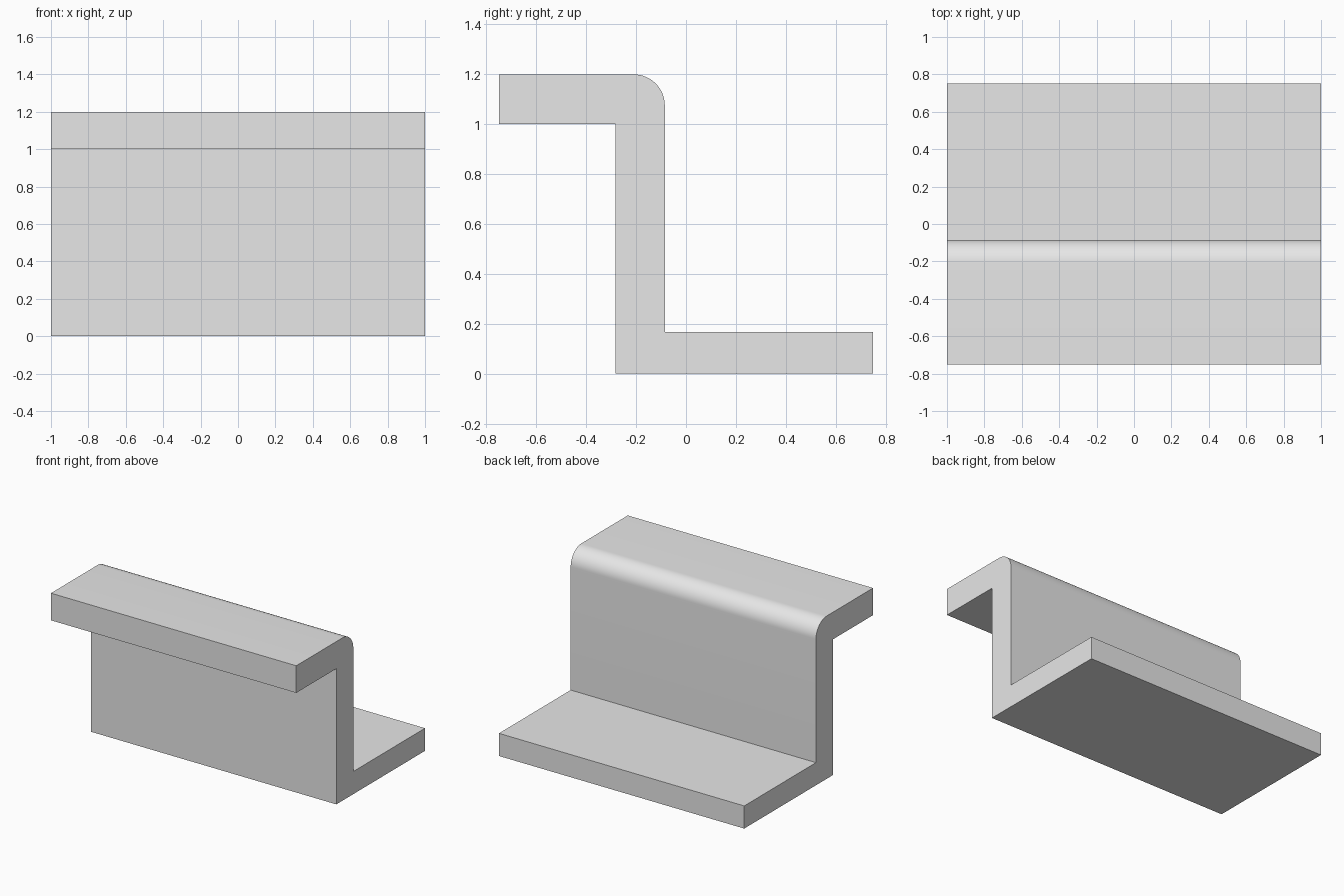
import bpy
import bmesh
from math import sin, cos, pi, radians

cube = bpy.data.objects.get("Cube")
if cube:
    bpy.data.objects.remove(cube, do_unlink=True)

# Plain grey material
grey = bpy.data.materials.new("light_grey")
grey.use_nodes = True
colour = (0.8, 0.8, 0.8, 1)
grey.diffuse_color = colour
grey.node_tree.nodes["Principled BSDF"].inputs["Base Color"].default_value = colour

# Section sizes
half_width, half_depth, height = 1.0, 0.75, 1.2
web_front, web_back = -0.283, -0.085
shelf_under, foot_top = 1.0, 0.167
radius, steps = 0.125, 16

# Z-shaped section with a rounded upper back corner
section = [(-half_depth, shelf_under), (web_front, shelf_under), (web_front, 0),
           (half_depth, 0), (half_depth, foot_top), (web_back, foot_top)]
for i in range(steps + 1):
    a = pi / 2 * i / steps
    section.append((web_back - radius + radius * cos(a), height - radius + radius * sin(a)))
section.append((-half_depth, height))

# Extrude the section across the width
bm = bmesh.new()
face = bm.faces.new([bm.verts.new((-half_width, y, z)) for y, z in section])
result = bmesh.ops.extrude_face_region(bm, geom=[face], use_keep_orig=True)
moved = [v for v in result["geom"] if isinstance(v, bmesh.types.BMVert)]
bmesh.ops.translate(bm, vec=(2 * half_width, 0, 0), verts=moved)
bmesh.ops.recalc_face_normals(bm, faces=bm.faces)
mesh = bpy.data.meshes.new("z_bracket")
bm.to_mesh(mesh)
bm.free()
mesh.materials.append(grey)

bracket = bpy.data.objects.new("z_bracket", mesh)
bpy.context.collection.objects.link(bracket)

# Smooth the rounded corner, keep the other edges sharp
bpy.ops.object.select_all(action="DESELECT")
bracket.select_set(True)
bpy.context.view_layer.objects.active = bracket
bpy.ops.object.shade_smooth_by_angle(angle=radians(30))
